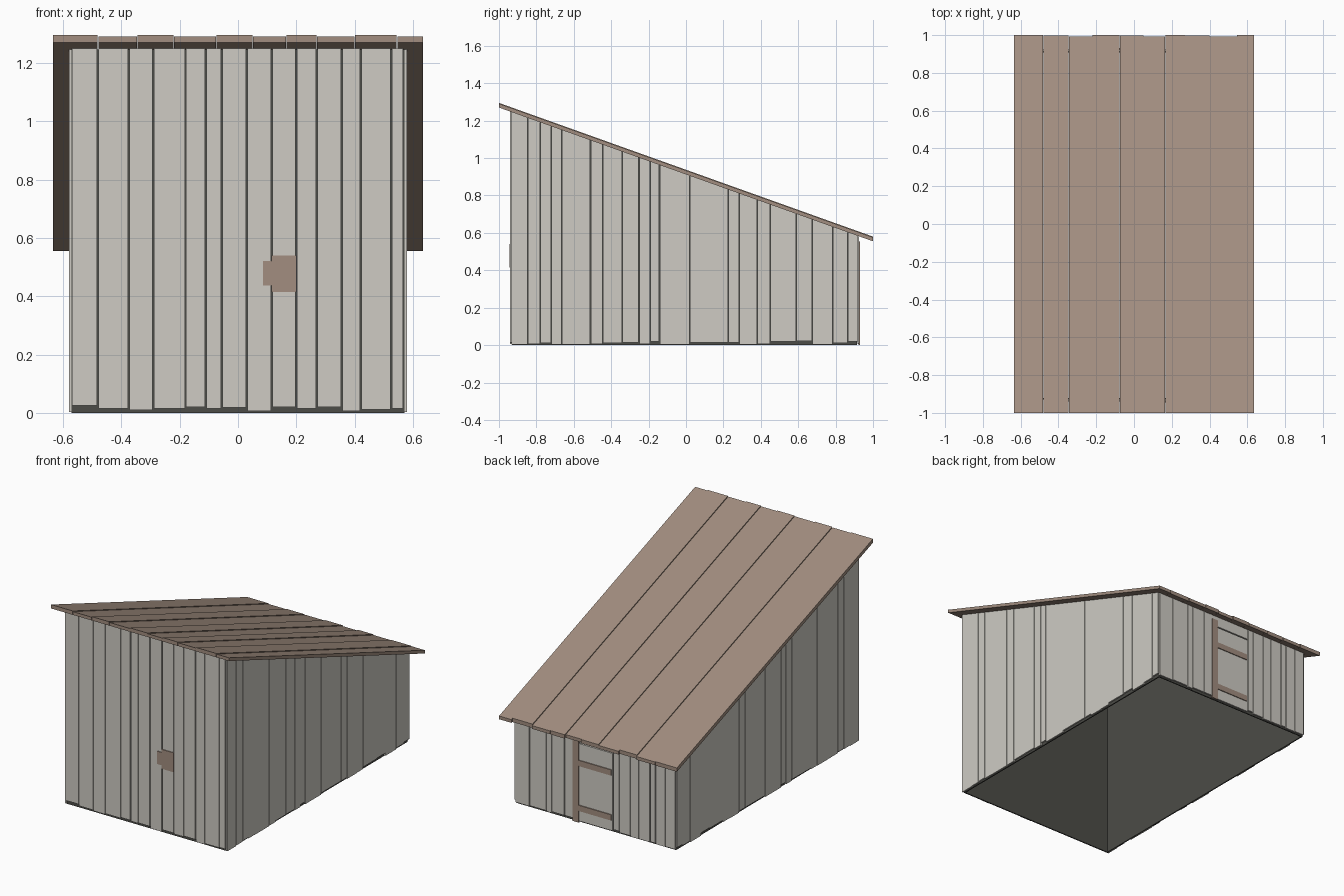
import bpy
import bmesh
import random

random.seed(4)
if "Cube" in bpy.data.objects:
    bpy.data.objects.remove(bpy.data.objects["Cube"], do_unlink=True)


def material(name, rgb):
    m = bpy.data.materials.new(name)
    m.use_nodes = True
    m.diffuse_color = (*rgb, 1)
    m.node_tree.nodes["Principled BSDF"].inputs["Base Color"].default_value = (*rgb, 1)
    return m


PALE = material("pale grey boards", (0.62, 0.60, 0.55))
BROWN = material("brown timber", (0.36, 0.27, 0.215))
DARK = material("dark lining", (0.072, 0.072, 0.063))

SLOPE = 0.3575
X, FRONT, BACK = 0.58, -0.94, 0.925   # outer wall planes
THICK, GAP = 0.009, 0.0025            # board thickness, half of the gap


def roof_z(y):
    """Height of the underside of the roof."""
    return 1.27 - SLOPE * (y + 1)


def board(bm, x0, x1, y0, y1, bottom, top):
    """Box whose bottom and top heights are functions of y."""
    ring = [(x0, y0), (x1, y0), (x1, y1), (x0, y1)]
    low = [bm.verts.new((x, y, bottom(y))) for x, y in ring]
    high = [bm.verts.new((x, y, top(y))) for x, y in ring]
    bm.faces.new(low[::-1])
    bm.faces.new(high)
    for i in range(4):
        j = (i + 1) % 4
        bm.faces.new((low[i], low[j], high[j], high[i]))


def flat(z):
    return lambda y: z


def finish(name, bm, mat):
    bmesh.ops.recalc_face_normals(bm, faces=bm.faces)
    mesh = bpy.data.meshes.new(name)
    bm.to_mesh(mesh)
    bm.free()
    mesh.materials.append(mat)
    obj = bpy.data.objects.new(name, mesh)
    bpy.context.collection.objects.link(obj)
    return obj


def single(name, mat, x0, x1, y0, y1, z0, z1):
    bm = bmesh.new()
    board(bm, x0, x1, y0, y1, flat(z0), flat(z1))
    return finish(name, bm, mat)


def pairs(edges):
    return zip(edges, edges[1:])


# Dark lining: four thin walls, open underneath
bm = bmesh.new()
lx, lf, lb, t = X - 0.01, FRONT + 0.01, BACK - 0.01, 0.008
for x0, x1, y0, y1 in ((-lx, lx, lf, lf + t), (-lx, lx, lb - t, lb),
                       (-lx, -lx + t, lf, lb), (lx - t, lx, lf, lb)):
    board(bm, x0, x1, y0, y1, flat(0), roof_z)
finish("lining", bm, DARK)

# Front wall boards
front_edges = [-0.572, -0.48, -0.375, -0.29, -0.18, -0.11, -0.055, 0.03,
               0.115, 0.20, 0.27, 0.355, 0.42, 0.525, 0.568]
front_feet = [0.025, 0.015, 0.01, 0.015, 0.02, 0.015, 0.018,
              0.006, 0.02, 0.015, 0.02, 0.006, 0.012, 0.015]
bm = bmesh.new()
for (a, b), foot in zip(pairs(front_edges), front_feet):
    board(bm, a + GAP, b - GAP, FRONT, FRONT + THICK, flat(foot), roof_z)
finish("front_boards", bm, PALE)

# Side wall boards, the same on both sides
side_edges = [-0.935, -0.845, -0.78, -0.72, -0.665, -0.51, -0.445, -0.34, -0.25,
              -0.19, -0.14, 0.02, 0.225, 0.285, 0.38, 0.45, 0.59, 0.675,
              0.785, 0.865, 0.92]
wide_gaps = (-0.51, -0.25, -0.14)
side_feet = [0.003, 0.006, 0.01, 0.004, 0.003, 0.005, 0.012, 0.013, 0.005, 0.02,
             0.004, 0.014, 0.014, 0.004, 0.006, 0.018, 0.022, 0.004, 0.012, 0.02]
for side, name in ((1, "left_boards"), (-1, "right_boards")):
    bm = bmesh.new()
    for (a, b), foot in zip(pairs(side_edges), side_feet):
        gap = 0.004 if b in wide_gaps else 0.0015
        x0, x1 = sorted((side * X, side * (X - THICK)))
        board(bm, x0, x1, a + 0.001, b - gap, flat(foot), roof_z)
    finish(name, bm, PALE)

# Back wall boards on each side of the door
bm = bmesh.new()
for edges in ([-0.572, -0.50, -0.43, -0.39, -0.31, -0.25, -0.17, -0.128],
              [0.12, 0.22, 0.31, 0.35, 0.47, 0.572]):
    for a, b in pairs(edges):
        board(bm, a + GAP, b - GAP, BACK - THICK, BACK,
              flat(random.uniform(0.004, 0.02)), roof_z)
board(bm, -0.125, 0.12, BACK - THICK, BACK, flat(0.515), roof_z)
finish("back_boards", bm, PALE)

# Door with frame post and two battens
single("door", PALE, -0.123, 0.118, BACK - THICK, BACK, 0.008, 0.508)
single("door_post", BROWN, 0.115, 0.158, BACK - 0.004, BACK + 0.006, 0, 0.555)
for z, name in ((0.075, "lower_batten"), (0.365, "upper_batten")):
    single(name, BROWN, -0.115, 0.115, BACK - 0.004, BACK + 0.006, z, z + 0.037)

# Patch on the front wall
single("front_patch", BROWN, 0.115, 0.20, FRONT - 0.005, FRONT + 0.003, 0.415, 0.54)
single("front_patch_tab", BROWN, 0.085, 0.115, FRONT - 0.005, FRONT + 0.003, 0.437, 0.52)

# Sloping roof boards with slightly uneven ends
roof_edges = [-0.636, -0.48, -0.345, -0.22, -0.075, 0.05, 0.165, 0.27,
              0.40, 0.545, 0.636]
bm = bmesh.new()
for i, (a, b) in enumerate(pairs(roof_edges)):
    lift = 0.025 - 0.004 * (i % 2)
    end = 1.0 - (0.008 if i in (2, 5, 8) else 0.001 * (i % 3))
    board(bm, a + 0.001, b - 0.001, -1.0, end, roof_z,
          lambda y: roof_z(y) + lift)
finish("roof_boards", bm, BROWN)
